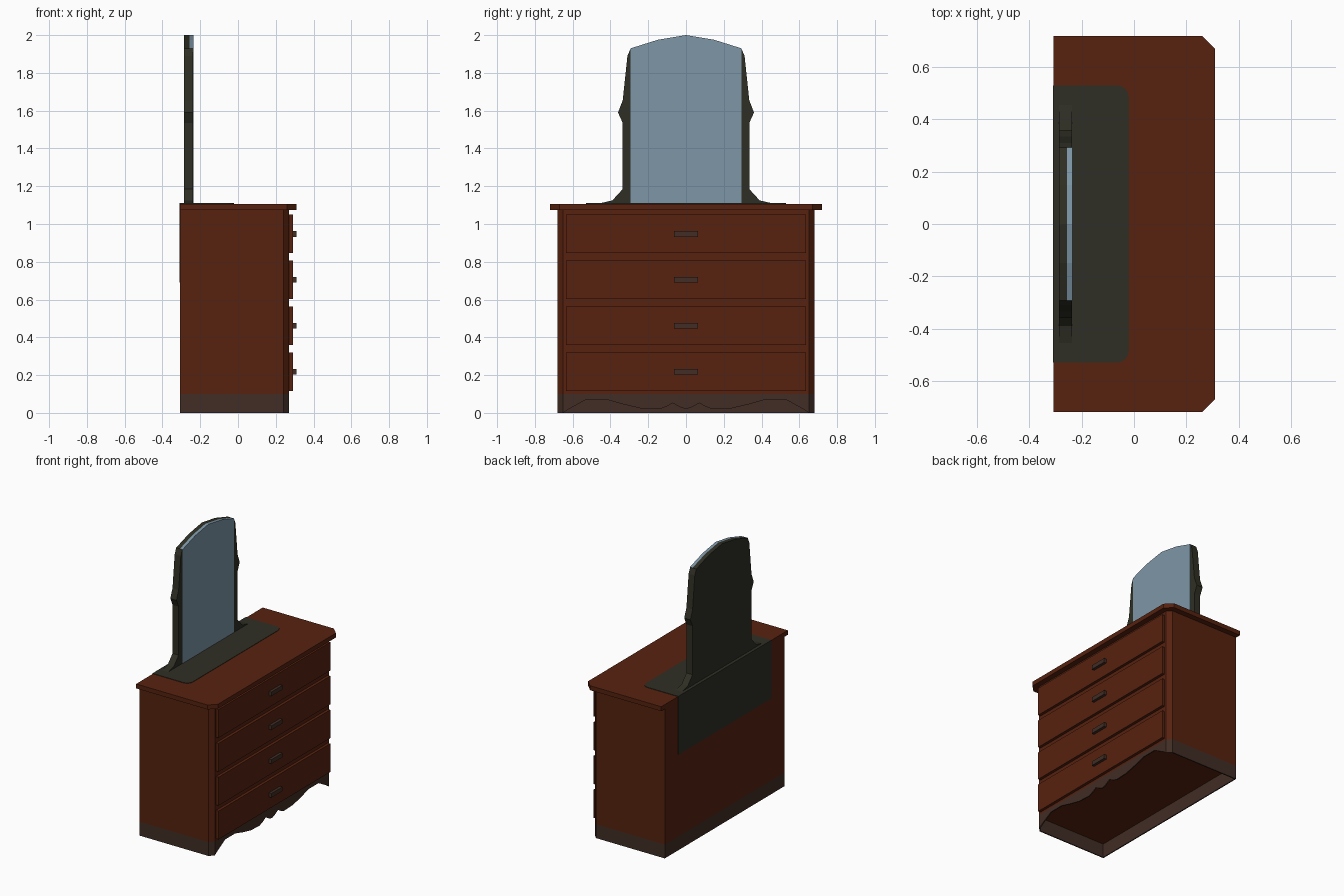
import bpy, bmesh, math

if "Cube" in bpy.data.objects:
    bpy.data.objects.remove(bpy.data.objects["Cube"])


def material(name, rgb):
    m = bpy.data.materials.new(name)
    m.diffuse_color = (*rgb, 1)
    m.use_nodes = True
    m.node_tree.nodes["Principled BSDF"].inputs["Base Color"].default_value = m.diffuse_color
    return m


RED = material("red_wood", (0.095, 0.0158, 0.0048))
BROWN = material("dark_brown", (0.052, 0.026, 0.018))
OLIVE = material("dark_olive", (0.028, 0.028, 0.018))
GLASS = material("mirror_blue", (0.205, 0.305, 0.39))


def prism(name, pts, axis, lo, hi, mat):
    """Extrude a profile: axis 'z' takes (x, y) points, axis 'x' takes (y, z) points."""
    place = (lambda p, h: (p[0], p[1], h)) if axis == 'z' else (lambda p, h: (h, p[0], p[1]))
    bm = bmesh.new()
    a = [bm.verts.new(place(p, lo)) for p in pts]
    b = [bm.verts.new(place(p, hi)) for p in pts]
    bm.faces.new(a)
    bm.faces.new(b)
    for i in range(len(pts)):
        j = (i + 1) % len(pts)
        bm.faces.new((a[i], a[j], b[j], b[i]))
    bmesh.ops.recalc_face_normals(bm, faces=bm.faces)
    me = bpy.data.meshes.new(name)
    bm.to_mesh(me)
    bm.free()
    me.materials.append(mat)
    ob = bpy.data.objects.new(name, me)
    bpy.context.collection.objects.link(ob)
    return ob


def mirrored(half):
    """Complete a profile given from the +first-coordinate side towards the middle."""
    return half + [(-u, v) for u, v in reversed(half) if u > 1e-6]


def rect(u0, u1, v0, v1):
    return [(u0, v0), (u1, v0), (u1, v1), (u0, v1)]


def plan(back, front, w, c):
    """Plan outline with chamfered front corners."""
    return [(back, -w), (front - c, -w), (front, -w + c),
            (front, w - c), (front - c, w), (back, w)]


# carcass and top board
prism("cabinet_body", plan(-0.307, 0.27, 0.68, 0.03), 'z', 0.10, 1.075, RED)
prism("top_board", plan(-0.307, 0.31, 0.72, 0.05), 'z', 1.075, 1.107, RED)

# hollow plinth: side and back walls, scalloped front apron
outer = plan(-0.307, 0.27, 0.68, 0.03)
inner = plan(-0.299, 0.262, 0.672, 0.022)
prism("plinth_walls", outer[3:] + outer[:3] + inner[2::-1] + inner[:2:-1], 'z', 0, 0.10, BROWN)
wave = [(0.65, 0.10), (0.65, 0.0), (0.62, 0.02), (0.53, 0.07), (0.42, 0.07), (0.33, 0.045),
        (0.24, 0.024), (0.14, 0.02), (0.10, 0.035), (0.07, 0.052), (0.03, 0.03), (0, 0.02)]
prism("front_apron", mirrored(wave), 'x', 0.262, 0.27, BROWN)

# four drawers with bar handles
for i in range(4):
    z = 0.217 + i * 0.2435
    prism(f"drawer_{i + 1}", rect(-0.635, 0.635, z - 0.102, z + 0.102), 'x', 0.268, 0.29, RED)
    prism(f"handle_{i + 1}", rect(-0.063, 0.063, z - 0.015, z + 0.015), 'x', 0.288, 0.31, BROWN)

# dark plates on the top and back, under the mirror
r = 0.045
corner = [(-0.02 - r + r * math.cos(t), 0.53 - r + r * math.sin(t))
          for t in (math.pi / 2 * k / 4 for k in range(5))]
outline = [(-0.31, -0.53)] + [(x, -y) for x, y in reversed(corner)] + corner + [(-0.31, 0.53)]
prism("top_plate", outline, 'z', 1.107, 1.11, OLIVE)
prism("back_plate", rect(-0.53, 0.53, 0.69, 1.107), 'x', -0.31, -0.307, OLIVE)

# mirror: backing panel, side posts, glass
arch = [(0.293, 1.93), (0.15, 1.975), (0, 2.0)]
post = [(0.455, 1.11), (0.39, 1.125), (0.335, 1.185), (0.335, 1.535), (0.36, 1.59),
        (0.335, 1.655), (0.31, 1.89)]
prism("mirror_backing", mirrored(post + arch), 'x', -0.287, -0.257, OLIVE)
for side, s in (("left", -1), ("right", 1)):
    pts = [(s * y, z) for y, z in post + arch[:1] + [(0.293, 1.11)]]
    prism(f"mirror_post_{side}", pts, 'x', -0.257, -0.238, OLIVE)
prism("mirror_glass", mirrored([(0.293, 1.11)] + arch), 'x', -0.257, -0.236, GLASS)
